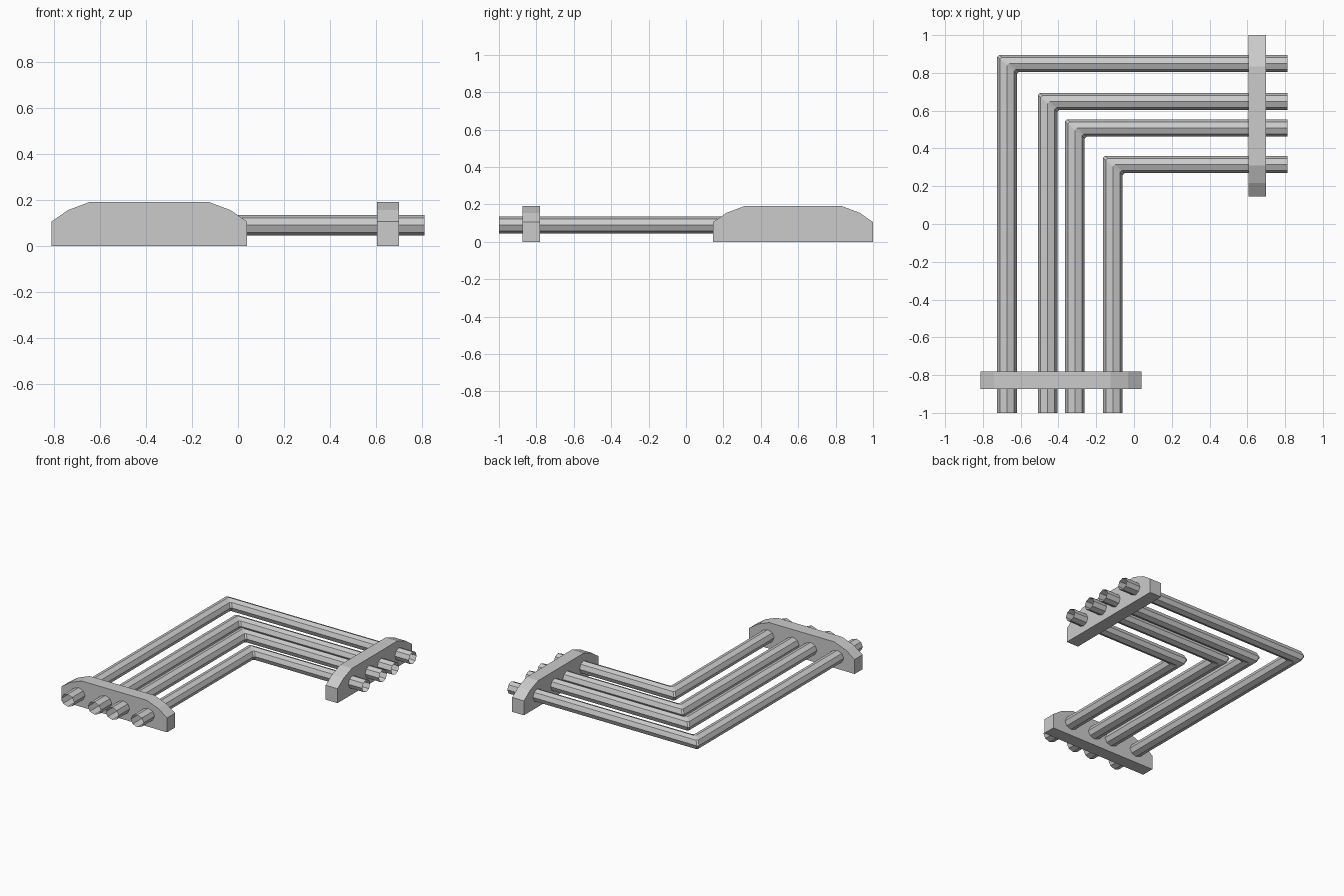
import bpy, math

if "Cube" in bpy.data.objects:
    bpy.data.objects.remove(bpy.data.objects["Cube"])


def make_object(name, verts, faces):
    mesh = bpy.data.meshes.new(name)
    mesh.from_pydata(verts, [], faces)
    mesh.update()
    obj = bpy.data.objects.new(name, mesh)
    bpy.context.collection.objects.link(obj)
    return obj


# Open-ended octagonal pipe with a tight bend at (cx, cy)
def pipe(name, cx, cy, rx=0.052, ry=0.045, rz=0.045, z=0.09, sides=8, cut=0.01):
    rings = [[] for _ in range(4)]
    for i in range(sides):
        a = 2 * math.pi * i / sides
        x, y = cx + rx * math.cos(a), cy - ry * math.cos(a)
        h = z + rz * math.sin(a)
        path = [(x, -1.0), (x, y - cut), (x + cut, y), (0.812, y)]
        for ring, (px, py) in zip(rings, path):
            ring.append((px, py, h))
    verts = [v for ring in rings for v in ring]
    faces = []
    for r in range(3):
        for i in range(sides):
            j = (i + 1) % sides
            a, b = r * sides, (r + 1) * sides
            faces.append((a + i, a + j, b + j, b + i))
    return make_object(name, verts, faces)


# Bracket: arched profile (distance along, height) extruded through its thickness
def bracket(name, start, end, t0, t1, along_x):
    half = [(0, 0), (0, 0.105), (0.072, 0.155), (0.165, 0.19)]
    profile = [(start + d, h) for d, h in half]
    profile += [(end - d, h) for d, h in reversed(half)]
    n = len(profile)
    verts = [(u, t, h) if along_x else (t, u, h) for t in (t0, t1) for u, h in profile]
    faces = [tuple(range(n)), tuple(reversed(range(n, 2 * n)))]
    faces += [(i, n + i, n + (i + 1) % n, (i + 1) % n) for i in range(n)]
    if along_x:
        faces = [tuple(reversed(f)) for f in faces]
    return make_object(name, verts, faces)


# Four nested pipes
corners = [(-0.672, 0.85), (-0.457, 0.648), (-0.313, 0.508), (-0.112, 0.315)]
for k, (cx, cy) in enumerate(corners):
    pipe(f"bent_pipe_{k + 1}", cx, cy)

# Clamping brackets across both pipe ends
bracket("front_bracket", -0.812, 0.04, -0.873, -0.78, True)
bracket("side_bracket", 0.145, 1.0, 0.605, 0.70, False)
